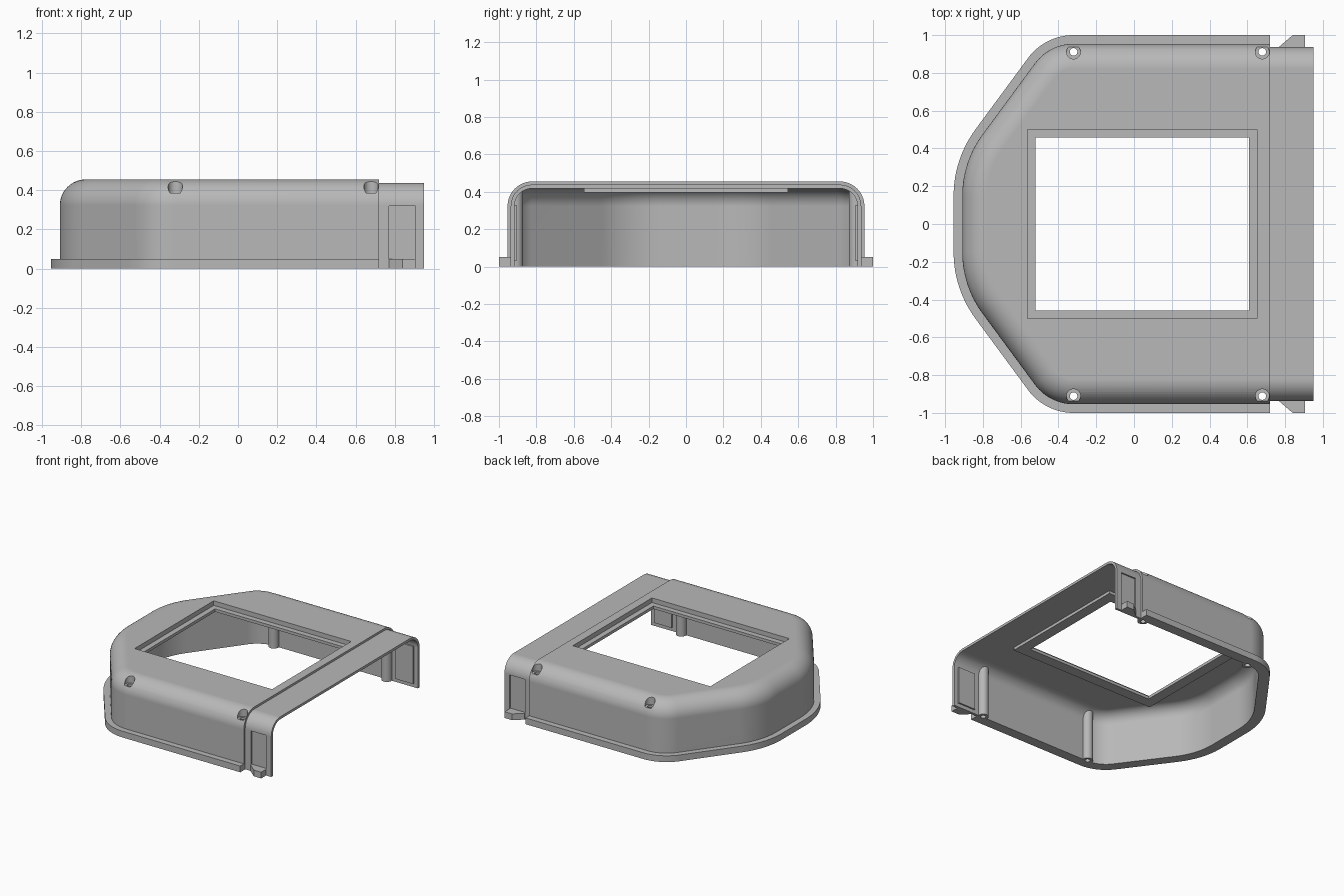
import bpy, bmesh, math
from mathutils import Matrix

if "Cube" in bpy.data.objects:
    bpy.data.objects.remove(bpy.data.objects["Cube"], do_unlink=True)

grey = bpy.data.materials.new("plain_grey")
grey.use_nodes = True
COLOUR = (0.48, 0.48, 0.48, 1)
grey.diffuse_color = COLOUR
grey.node_tree.nodes["Principled BSDF"].inputs["Base Color"].default_value = COLOUR

# Shared dimensions: the rounded shoulder is concentric for every layer
SHOULDER_Y, SHOULDER_Z = 0.822, 0.323
R_OUTER, R_LIP, R_INNER = 0.132, 0.115, 0.095
BODY_END, LIP_END = 0.72, 0.95
SLOPE = 143.6
OPEN_X = 0.043


def finish(name, bm):
    bmesh.ops.recalc_face_normals(bm, faces=bm.faces)
    mesh = bpy.data.meshes.new(name)
    bm.to_mesh(mesh)
    bm.free()
    mesh.materials.append(grey)
    obj = bpy.data.objects.new(name, mesh)
    bpy.context.collection.objects.link(obj)
    return obj


def arc(cx, cy, r, start, end, n):
    angles = [math.radians(start + (end - start) * i / n) for i in range(n + 1)]
    return [(cx + r * math.cos(a), cy + r * math.sin(a)) for a in angles]


def outline(inset, x_end):
    """Plan of the body, moved inward by inset, from the left end round the nose."""
    half = [(x_end, 1 - inset)]
    half += arc(-0.32, 0.70, 0.30 - inset, 90, SLOPE, 14)
    half += arc(-0.365, 0.15, 0.59 - inset, SLOPE, 180, 14)
    return half + [(x, -y) for x, y in reversed(half)]


def shoulder(r):
    """Wall-to-roof curve as (y, z) points."""
    return arc(SHOULDER_Y, SHOULDER_Z, r, 0, 90, 12)


def body_solid(name, layers, x_end):
    """Loft the plan through (inset, z) layers into a closed solid."""
    bm = bmesh.new()
    rings = [[bm.verts.new((x, y, z)) for x, y in outline(d, x_end)] for d, z in layers]
    for low, high in zip(rings, rings[1:]):
        for i in range(len(low) - 1):
            bm.faces.new((low[i], low[i + 1], high[i + 1], high[i]))
    bm.faces.new(rings[0])
    bm.faces.new(rings[-1])
    bm.faces.new([r[0] for r in rings] + [r[-1] for r in reversed(rings)])
    return finish(name, bm)


def prism(name, points, offset):
    """Extrude a flat 3D polygon by an offset vector."""
    bm = bmesh.new()
    face = bm.faces.new([bm.verts.new(p) for p in points])
    new = bmesh.ops.extrude_face_region(bm, geom=[face])["geom"]
    bmesh.ops.translate(bm, vec=offset, verts=[v for v in new if isinstance(v, bmesh.types.BMVert)])
    return finish(name, bm)


def box(name, x0, x1, y0, y1, z0, z1):
    return prism(name, [(x0, y0, z0), (x1, y0, z0), (x1, y1, z0), (x0, y1, z0)], (0, 0, z1 - z0))


def cylinder(name, x, y, r, z0, z1):
    bm = bmesh.new()
    bmesh.ops.create_cone(bm, cap_ends=True, segments=32, radius1=r, radius2=r, depth=z1 - z0,
                          matrix=Matrix.Translation((x, y, (z0 + z1) / 2)))
    return finish(name, bm)


def cut(target, cutter):
    cutter.hide_render = True
    mod = target.modifiers.new("cut", "BOOLEAN")
    mod.operation, mod.solver, mod.object = "DIFFERENCE", "EXACT", cutter
    bpy.context.view_layer.objects.active = target
    bpy.ops.object.modifier_apply(modifier=mod.name)
    bpy.data.objects.remove(cutter, do_unlink=True)


def smooth(obj):
    bpy.ops.object.select_all(action="DESELECT")
    obj.select_set(True)
    bpy.context.view_layer.objects.active = obj
    bpy.ops.object.shade_smooth_by_angle(angle=math.radians(25))
    mod = obj.modifiers.new("even_normals", "WEIGHTED_NORMAL")
    mod.keep_sharp = True


# Outer body with its base flange
wall = 1 - SHOULDER_Y - R_OUTER
shell = body_solid("shell", [(0, 0), (0, 0.05), (wall, 0.05)]
                   + [(1 - y, z) for y, z in shoulder(R_OUTER)], BODY_END)

# Hollow, leaving the screw pillars standing against the walls
hollow = body_solid("hollow", [(1 - SHOULDER_Y - R_INNER, -0.1)]
                    + [(1 - y, z) for y, z in shoulder(R_INNER)], 0.85)
posts = [(x, side * 0.911) for x in (-0.32, 0.679) for side in (1, -1)]
for x, y in posts:
    cut(hollow, cylinder("post", x, y, 0.04, -0.2, 0.6))
cut(shell, hollow)

# Counterbored screw holes
for x, y in posts:
    cut(shell, cylinder("counterbore", x, y, 0.037, 0.385, 0.6))
    cut(shell, cylinder("screw_hole", x, y, 0.02, -0.1, 0.5))

# Roof opening and the ledge frame beneath it
cut(shell, box("opening", OPEN_X - 0.608, OPEN_X + 0.608, -0.5, 0.5, 0.3, 0.6))
smooth(shell)
frame = box("opening_frame", OPEN_X - 0.65, OPEN_X + 0.65, -0.545, 0.545, 0.395, 0.418)
cut(frame, box("window", OPEN_X - 0.565, OPEN_X + 0.565, -0.457, 0.457, 0.3, 0.6))

# Thin joining lip at the open end
half_out = [(SHOULDER_Y + R_LIP, 0)] + shoulder(R_LIP)
half_in = [(SHOULDER_Y + R_INNER, 0)] + shoulder(R_INNER)
section = half_out + [(-y, z) for y, z in reversed(half_out)]
section += [(-y, z) for y, z in half_in] + half_in[::-1]
lip = prism("joining_lip", [(BODY_END, y, z) for y, z in section], (LIP_END - BODY_END, 0, 0))

# Latch panels, backing plates and wedge tabs on both sides
for side, label in ((1, "left"), (-1, "right")):
    cut(lip, box("recess", 0.77, 0.905, *sorted((side * 0.925, side * 1.1)), 0.05, 0.32))
    box(label + "_latch_backing", 0.76, 0.915, *sorted((side * 0.905, side * 0.919)), 0.03, 0.33)
    wedge = [(0.77, 0.92), (0.77, 0.94), (0.84, 1.0), (0.905, 1.0), (0.905, 0.92)]
    prism(label + "_latch_tab", [(x, side * y, 0) for x, y in wedge], (0, 0, 0.05))
smooth(lip)
